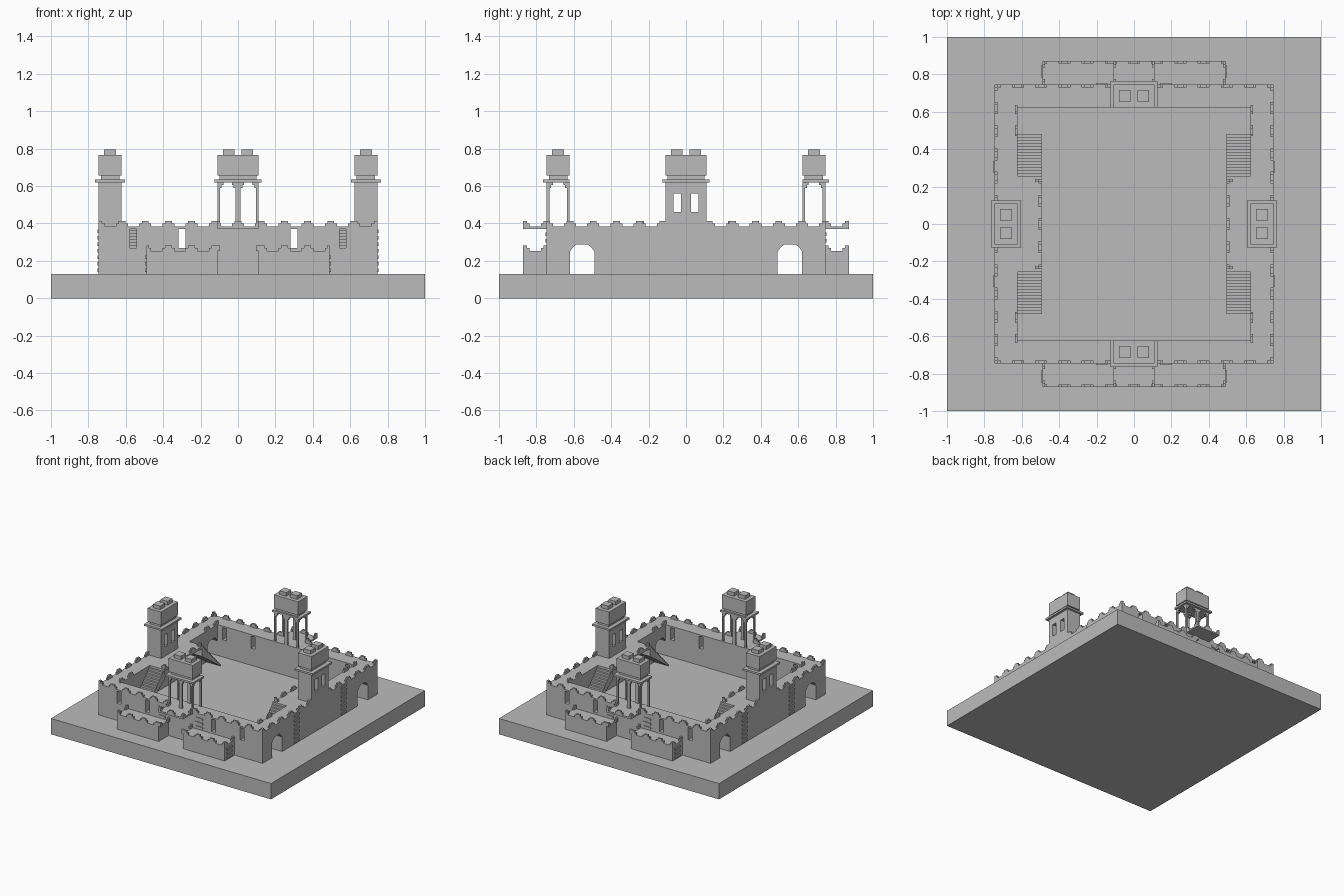
import bpy, bmesh
from mathutils import Matrix

if "Cube" in bpy.data.objects:
    bpy.data.objects.remove(bpy.data.objects["Cube"])

stone = bpy.data.materials.new("grey_stone")
stone.use_nodes = True
GREY = (0.5, 0.5, 0.5, 1)
stone.diffuse_color = GREY
stone.node_tree.nodes["Principled BSDF"].inputs["Base Color"].default_value = GREY

GROUND, WALK = 0.13, 0.383
OUT, INN = 0.745, 0.622      # outer and inner wall faces
HALF = 0.11                  # half width of towers
FORE = 0.872                 # front of the outworks
PITCH, THICK = 0.124, 0.015  # battlement spacing and thickness
SIGNS = (-1, 1)


def box(bm, x, y, z):
    """Axis-aligned box from three (low, high) ranges."""
    mids = [(a + b) / 2 for a, b in (x, y, z)]
    dims = [abs(b - a) for a, b in (x, y, z)]
    bmesh.ops.create_cube(bm, size=1, matrix=Matrix.Translation(mids) @ Matrix.Diagonal((*dims, 1)))


def prism(bm, profile, x0, x1):
    """Extrude a (y, z) profile along x."""
    face = bm.faces.new([bm.verts.new((x0, y, z)) for y, z in profile])
    new = bmesh.ops.extrude_face_region(bm, geom=[face])["geom"]
    bmesh.ops.translate(bm, vec=(x1 - x0, 0, 0), verts=[v for v in new if isinstance(v, bmesh.types.BMVert)])


def finish(bm, name):
    bmesh.ops.recalc_face_normals(bm, faces=bm.faces)
    mesh = bpy.data.meshes.new(name)
    bm.to_mesh(mesh)
    bm.free()
    mesh.materials.append(stone)
    obj = bpy.data.objects.new(name, mesh)
    bpy.context.scene.collection.objects.link(obj)
    return obj


def cut(obj, bm):
    """Subtract the cutter mesh and apply the result."""
    cutter = finish(bm, "cutter")
    cutter.hide_render = True
    mod = obj.modifiers.new("openings", "BOOLEAN")
    mod.operation, mod.solver, mod.object = "DIFFERENCE", "EXACT", cutter
    bpy.context.view_layer.objects.active = obj
    bpy.ops.object.modifier_apply(modifier=mod.name)
    bpy.data.objects.remove(cutter)


def battlement(bm, axis, edge, lo, hi, z):
    """Row of stepped merlons along an axis, set just inside an edge."""
    across = sorted((edge, edge - THICK if edge > 0 else edge + THICK))
    for k in range(-7, 8):
        for half, z0, z1 in ((0.032, 0, 0.016), (0.018, 0.016, 0.03)):
            a, b = max(lo, k * PITCH - half), min(hi, k * PITCH + half)
            if b - a > 0.004:
                along = (a, b)
                x, y = (along, across) if axis == "x" else (across, along)
                box(bm, x, y, (z + z0, z + z1))


def ladder(bm, axis, face, mid, z0, z1):
    """Rungs fixed to a wall face."""
    z = z0 + 0.01
    along = (mid - 0.032, mid + 0.032)
    across = (face - 0.006, face + 0.006)
    while z + 0.018 < z1:
        x, y = (along, across) if axis == "x" else (across, along)
        box(bm, x, y, (z, z + 0.018))
        z += 0.035


def mirrored(*pair, sign):
    return tuple(sorted(sign * p for p in pair))


# ground slab
bm = bmesh.new()
box(bm, (-1, 1), (-1, 1), (0, GROUND))
finish(bm, "ground_slab")

# ring wall with courtyard, window slits and side arches
bm = bmesh.new()
box(bm, (-OUT, OUT), (-OUT, OUT), (GROUND, WALK))
ring_wall = finish(bm, "ring_wall")
bm = bmesh.new()
box(bm, (-INN, INN), (-INN, INN), (0, 1))
cut(ring_wall, bm)
bm = bmesh.new()
for s in SIGNS:
    for mid in (0.3, 0.56):
        box(bm, mirrored(mid - 0.018, mid + 0.018, sign=s), (-1, 1), (0.27, 0.37))
    arch = [(0.49, 0.1), (0.49, 0.25), (0.505, 0.27), (0.525, 0.287),
            (0.587, 0.287), (0.607, 0.27), (0.621, 0.25), (0.621, 0.1)]
    prism(bm, [(s * y, z) for y, z in arch], -1, 1)
cut(ring_wall, bm)

# outworks, balconies, inner landings
outworks, balconies, landings = bmesh.new(), bmesh.new(), bmesh.new()
for s in SIGNS:
    box(balconies, (-HALF, HALF), mirrored(OUT, FORE, sign=s), (0.37, WALK))
    box(landings, mirrored(0.495, INN, sign=s), (-0.24, 0.24), (0.365, WALK))
    for t in SIGNS:
        box(outworks, mirrored(HALF, 0.49, sign=t), mirrored(OUT, FORE, sign=s), (GROUND, 0.253))
finish(outworks, "outwork_walls")
finish(balconies, "gate_balconies")
finish(landings, "stair_landings")

# battlements
bm = bmesh.new()
for s in SIGNS:
    battlement(bm, "x", s * FORE, -HALF, HALF, WALK)
    for t in SIGNS:
        for axis in "xy":
            battlement(bm, axis, s * OUT, *mirrored(HALF, OUT, sign=t), WALK)
        depth = mirrored(OUT, FORE, sign=t)
        battlement(bm, "y", s * HALF, *depth, WALK)
        battlement(bm, "x", s * FORE, *mirrored(HALF, 0.49, sign=t), 0.253)
        battlement(bm, "y", s * 0.49, *depth, 0.253)
        battlement(bm, "y", s * HALF, *depth, 0.253)
        # parapets that face the courtyard
        battlement(bm, "y", s * (INN + THICK), *mirrored(0.47, INN + THICK, sign=t), WALK)
        battlement(bm, "x", t * 0.24, *mirrored(0.495, 0.53, sign=s), WALK)
    battlement(bm, "y", s * 0.51, -0.24, 0.24, WALK)
finish(bm, "battlements")

# wall ladders
bm = bmesh.new()
for s in SIGNS:
    for t in SIGNS:
        ladder(bm, "y", s * OUT, t * 0.305, GROUND, WALK)
        ladder(bm, "x", s * OUT, t * 0.17, 0.253, WALK)
        ladder(bm, "y", s * 0.49, t * 0.815, GROUND, 0.253)
finish(bm, "ladders")

# courtyard stairs
bm = bmesh.new()
STEPS = 15
run, rise = 0.24 / STEPS, (WALK - GROUND) / STEPS
steps = [(0.24, 0.3)]
for i in range(STEPS):
    z = WALK - i * rise
    steps += [(0.24 + i * run, z), (0.24 + (i + 1) * run, z)]
steps.append((0.48, GROUND))
for s in SIGNS:
    for t in SIGNS:
        prism(bm, [(t * y, z) for y, z in steps], s * 0.495, s * INN)
finish(bm, "courtyard_stairs")


def tower_top(bm, inner):
    """Cornice, neck, block and twin caps, for the tower on the +x side."""
    box(bm, (inner, 0.765), (-0.126, 0.126), (0.62, 0.635))
    box(bm, (INN + 0.012, OUT - 0.012), (-0.098, 0.098), (0.635, 0.655))
    box(bm, (INN, OUT), (-HALF, HALF), (0.655, 0.765))
    for s in SIGNS:
        box(bm, (0.652, 0.716), mirrored(0.018, 0.08, sign=s), (0.765, 0.795))


def turn(bm, angle):
    bmesh.ops.rotate(bm, verts=bm.verts, matrix=Matrix.Rotation(angle, 3, "Z"))


QUARTER = 1.5707963
for name, angle in (("left", 0), ("right", 2 * QUARTER)):
    # closed tower with two windows
    bm = bmesh.new()
    box(bm, (INN, OUT), (-HALF, HALF), (WALK, 0.62))
    shaft = finish(bm, name + "_tower_shaft")
    bm = bmesh.new()
    for s in SIGNS:
        box(bm, (0, 1), mirrored(0.028, 0.066, sign=s), (0.46, 0.56))
    cut(shaft, bm)
    shaft.data.transform(Matrix.Rotation(angle, 4, "Z"))
    bm = bmesh.new()
    tower_top(bm, 0.603)
    turn(bm, angle)
    finish(bm, name + "_tower_top")

for name, angle in (("front", -QUARTER), ("back", QUARTER)):
    # open tower on six posts with stepped brackets
    bm = bmesh.new()
    for x0, x1, inward in ((INN, INN + 0.014, 1), (OUT - 0.014, OUT, -1)):
        for y0, y1 in ((-HALF, -HALF + 0.013), (-0.013, 0.013), (HALF - 0.013, HALF)):
            box(bm, (x0, x1), (y0, y1), (WALK, 0.62))
            for reach, z in ((0.01, 0.59), (0.02, 0.605)):
                box(bm, (x0, x1), (max(y0 - reach, -HALF), min(y1 + reach, HALF)), (z, 0.62))
                ends = sorted((x0 if inward > 0 else x1, (x1 if inward > 0 else x0) + inward * reach))
                box(bm, ends, (y0, y1), (z, 0.62))
    turn(bm, angle)
    finish(bm, name + "_tower_posts")
    bm = bmesh.new()
    tower_top(bm, INN)
    turn(bm, angle)
    finish(bm, name + "_tower_top")
